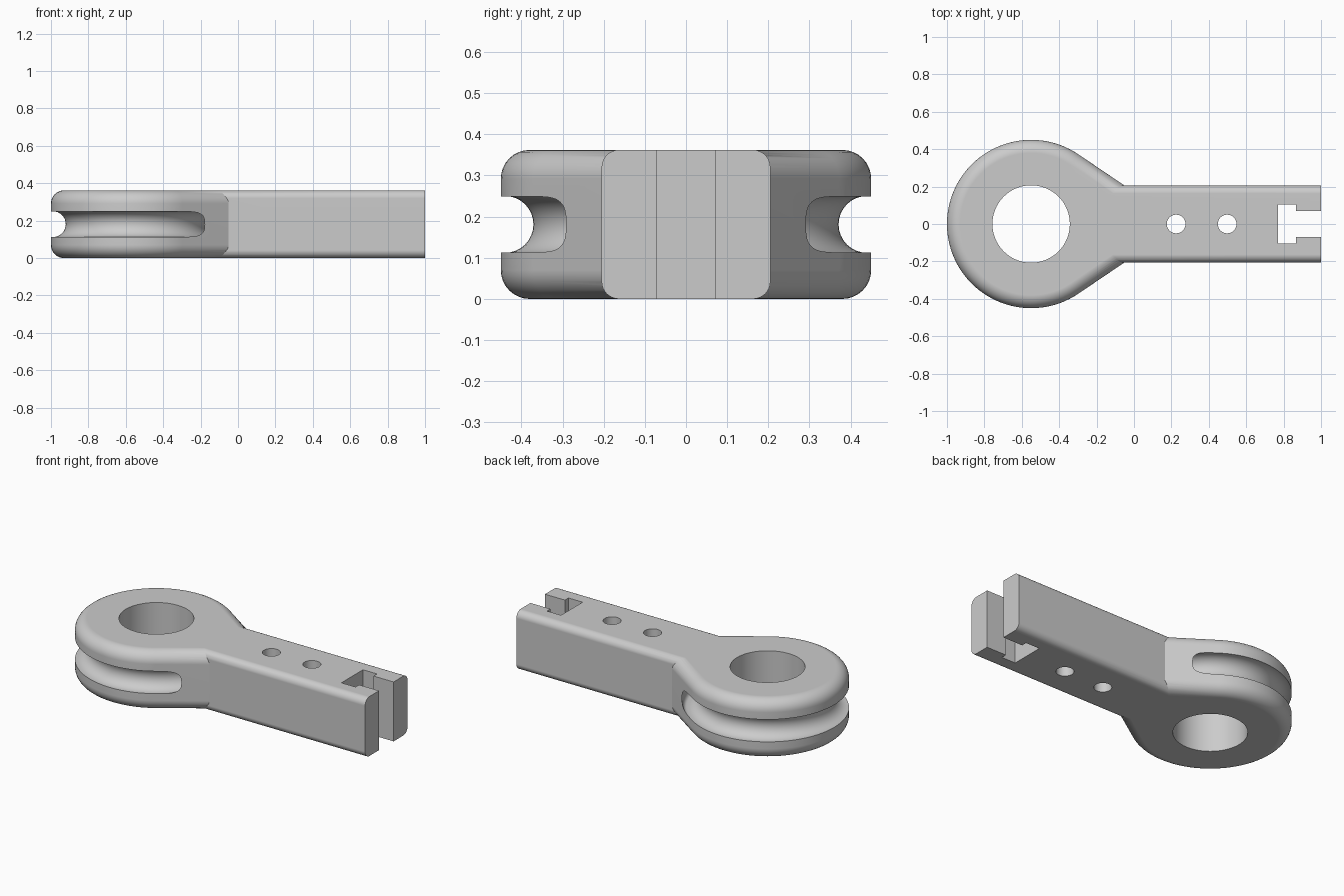
import bpy, bmesh, math
from math import sin, cos, pi

if "Cube" in bpy.data.objects:
    bpy.data.objects.remove(bpy.data.objects["Cube"])

H = 0.362                    # thickness
CX, R = -0.55, 0.45          # eye centre and outer radius
NECK_X, HALF = -0.05, 0.205  # where the arm starts, arm half width
EYE_FILLET, ARM_FILLET = 0.07, 0.042

grey = bpy.data.materials.new("plain grey")
grey.diffuse_color = (0.6, 0.6, 0.6, 1)
grey.use_nodes = True
grey.node_tree.nodes["Principled BSDF"].inputs["Base Color"].default_value = grey.diffuse_color


def loft(name, rings, closed=False):
    """Skin a list of equal-length point rings, capping or joining the ends."""
    bm = bmesh.new()
    vs = [[bm.verts.new(p) for p in ring] for ring in rings]
    n = len(vs[0])
    pairs = list(zip(vs, vs[1:])) + ([(vs[-1], vs[0])] if closed else [])
    for a, b in pairs:
        for i in range(n):
            j = (i + 1) % n
            bm.faces.new((a[i], a[j], b[j], b[i]))
    if not closed:
        bm.faces.new(vs[0])
        bm.faces.new(vs[-1])
    bmesh.ops.recalc_face_normals(bm, faces=bm.faces)
    mesh = bpy.data.meshes.new(name)
    bm.to_mesh(mesh)
    bm.free()
    mesh.materials.append(grey)
    ob = bpy.data.objects.new(name, mesh)
    bpy.context.collection.objects.link(ob)
    return ob


def prism(name, outline, z0=-0.1, z1=H + 0.1):
    return loft(name, [[(x, y, z) for x, y in outline] for z in (z0, z1)])


def circle(cx, r, n):
    return [(cx + r * cos(2 * pi * i / n), r * sin(2 * pi * i / n)) for i in range(n)]


def combine(base, other, operation):
    bpy.context.view_layer.objects.active = base
    mod = base.modifiers.new("join", 'BOOLEAN')
    mod.operation, mod.object, mod.solver = operation, other, 'EXACT'
    bpy.ops.object.modifier_apply(modifier=mod.name)
    bpy.data.objects.remove(other)


# Eye with tangent taper towards the arm, filleted top and bottom
dx = NECK_X - CX
tangent = math.atan2(HALF, dx) + math.acos(R / math.hypot(dx, HALF))


def eye_outline(inset):
    r, end = R - inset, 0.52
    pts = [(CX + r * cos(a), r * sin(a)) for a in
           (tangent + (2 * pi - 2 * tangent) * i / 72 for i in range(73))]
    y = (r - end * cos(tangent)) / sin(tangent)
    return pts + [(CX + end, -y), (CX + end, y)]


quarter = [pi / 2 * i / 8 for i in range(9)]
f = EYE_FILLET
layers = [(f * (1 - sin(a)), f * (1 - cos(a))) for a in quarter]
layers += [(d, H - z) for d, z in reversed(layers)]
eye = loft("rod_with_eye", [[(x, y, z) for x, y in eye_outline(d)] for d, z in layers])

# Straight arm with rounded long edges
f = ARM_FILLET
section = []
for k, (sy, sz) in enumerate(((1, 1), (-1, 1), (-1, -1), (1, -1))):
    for a in quarter:
        t = a + k * pi / 2
        section.append((sy * (HALF - f) + f * cos(t),
                        H / 2 + sz * (H / 2 - f) + f * sin(t)))
arm = loft("arm", [[(x, y, z) for y, z in section] for x in (-0.3, 1.0)])
combine(eye, arm, 'UNION')

# Rope groove around the eye: round floor, squarer outer side
groove = []
for i in range(32):
    t = 2 * pi * i / 32
    c, s = cos(t), sin(t)
    if c > 0:
        dr = 0.033 * c ** 0.7
        dz = 0.069 * math.copysign(abs(s) ** 0.7, s)
    else:
        dr, dz = 0.069 * c, 0.069 * s
    groove.append((0.44 + dr, H / 2 + dz))
rings = [[(CX + r * cos(a), r * sin(a), z) for r, z in groove]
         for a in (2 * pi * (i + 0.5) / 96 for i in range(96))]
combine(eye, loft("groove_cutter", rings, closed=True), 'DIFFERENCE')

# Eye bore and the two pin holes
for cx, r, n in ((CX, 0.207, 64), (0.225, 0.05, 32), (0.498, 0.05, 32)):
    combine(eye, prism("hole_cutter", circle(cx, r, n)), 'DIFFERENCE')

# T-shaped slot through the free end
half = [(1.1, 0.07), (0.865, 0.07), (0.865, 0.104), (0.77, 0.104)]
slot = half + [(x, -y) for x, y in reversed(half)]
combine(eye, prism("slot_cutter", slot), 'DIFFERENCE')

# Smooth rounds, crisp edges
bpy.ops.object.select_all(action='DESELECT')
eye.select_set(True)
bpy.context.view_layer.objects.active = eye
bpy.ops.object.shade_smooth_by_angle(angle=math.radians(25))
normals = eye.modifiers.new("even shading", 'WEIGHTED_NORMAL')
normals.keep_sharp = True
